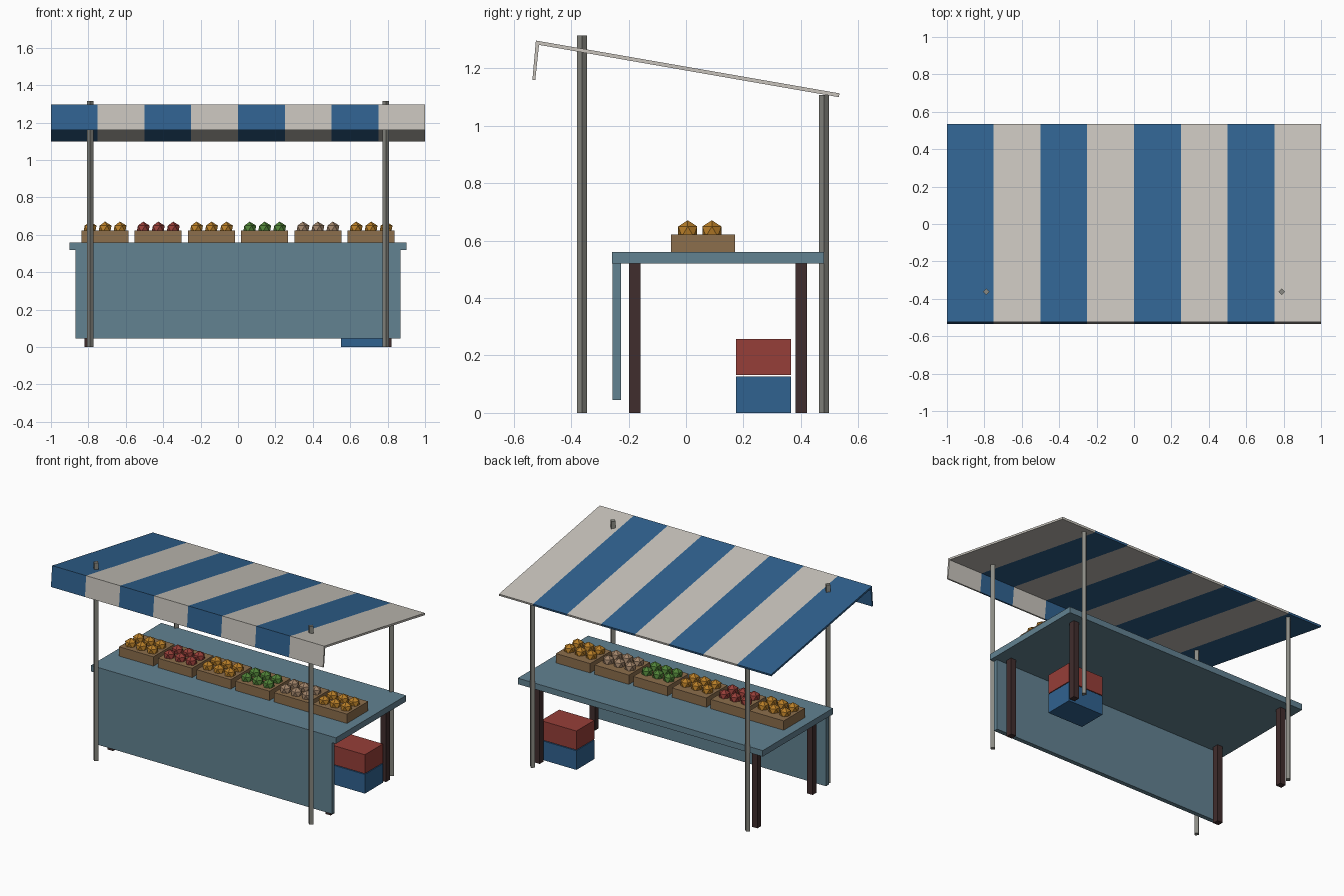
import bpy, bmesh, math

if "Cube" in bpy.data.objects:
    bpy.data.objects.remove(bpy.data.objects["Cube"])


def material(name, rgb):
    """Flat colour given as sRGB 0-255, stored as linear."""
    m = bpy.data.materials.new(name)
    lin = [((c / 255 + 0.055) / 1.055) ** 2.4 for c in rgb]
    m.diffuse_color = (*lin, 1)
    m.use_nodes = True
    m.node_tree.nodes["Principled BSDF"].inputs["Base Color"].default_value = m.diffuse_color
    return m


BLUE = material("awning blue", (48, 98, 144))
WHITE = material("awning off white", (200, 196, 188))
TEAL = material("table teal", (98, 130, 145))
GREY = material("pole grey", (138, 138, 131))
DARK = material("dark leg wood", (64, 45, 45))
WOOD = material("crate wood", (140, 110, 76))
ORANGE = material("orange fruit", (184, 126, 40))
RED = material("red", (150, 62, 56))
GREEN = material("green fruit", (80, 130, 55))
TAN = material("tan fruit", (160, 131, 105))


def add_object(name, bm, *mats):
    bmesh.ops.recalc_face_normals(bm, faces=bm.faces)
    me = bpy.data.meshes.new(name)
    bm.to_mesh(me)
    bm.free()
    for m in mats:
        me.materials.append(m)
    ob = bpy.data.objects.new(name, me)
    bpy.context.collection.objects.link(ob)
    return ob


def box(name, xs, ys, zs, mat):
    bm = bmesh.new()
    bmesh.ops.create_cube(bm, size=1)
    for v in bm.verts:
        v.co = [r[0] if c < 0 else r[1] for c, r in zip(v.co, (xs, ys, zs))]
    return add_object(name, bm, mat)


# Awning: sloped sheet with hanging front flap, swept along x in eight stripes
profile = [(-0.523, 1.297), (0.535, 1.113), (0.532, 1.100),
           (-0.512, 1.282), (-0.525, 1.16), (-0.535, 1.16)]
bm = bmesh.new()
rings = [[bm.verts.new((-1 + 0.25 * i, y, z)) for y, z in profile] for i in range(9)]
for i in range(8):
    for j in range(6):
        k = (j + 1) % 6
        f = bm.faces.new((rings[i][j], rings[i][k], rings[i + 1][k], rings[i + 1][j]))
        f.material_index = i % 2
bm.faces.new(rings[0])
bm.faces.new(rings[-1]).material_index = 1
add_object("striped_awning", bm, BLUE, WHITE)

# Poles (four-sided, turned on edge) and table legs, mirrored left and right
for side, sx in (("left", -1), ("right", 1)):
    for end, y, h in (("front", -0.362, 1.315), ("back", 0.481, 1.108)):
        bm = bmesh.new()
        bmesh.ops.create_cone(bm, cap_ends=True, segments=4, radius1=0.018,
                              radius2=0.018, depth=h)
        for v in bm.verts:
            # snap the ring to a diamond aligned with the axes
            a = math.atan2(v.co.y, v.co.x)
            a = round(a / (math.pi / 2)) * math.pi / 2 if abs(math.sin(2 * a)) < 0.5 else a + math.pi / 4
            v.co = (sx * 0.79 + 0.018 * math.cos(a), y + 0.018 * math.sin(a), v.co.z + h / 2)
        add_object(f"{end}_{side}_pole", bm, GREY)
    for end, y in (("front", -0.178), ("back", 0.402)):
        box(f"{end}_{side}_leg", (sx * 0.80 - 0.02, sx * 0.80 + 0.02),
            (y - 0.02, y + 0.02), (0, 0.52), DARK)

# Table top and front panel
box("table_top", (-0.9, 0.9), (-0.258, 0.48), (0.52, 0.56), TEAL)
box("front_panel", (-0.87, 0.87), (-0.256, -0.227), (0.045, 0.52), TEAL)

# Produce crates, each with six low-poly fruits
for n, mat in enumerate((ORANGE, RED, ORANGE, GREEN, TAN, ORANGE)):
    cx = (n - 2.5) * 0.2845
    box(f"produce_crate_{n + 1}", (cx - 0.126, cx + 0.126), (-0.052, 0.17), (0.56, 0.622), WOOD)
    bm = bmesh.new()
    for i in (-1, 0, 1):
        for y in (0.006, 0.09):
            new = bmesh.ops.create_icosphere(bm, subdivisions=1, radius=0.039)["verts"]
            bmesh.ops.translate(bm, verts=new, vec=(cx + i * 0.08, y, 0.632))
    add_object(f"produce_{n + 1}", bm, mat)

# Stacked storage boxes under the table
box("lower_storage_box", (0.55, 0.81), (0.175, 0.365), (0, 0.127), BLUE)
box("upper_storage_box", (0.55, 0.81), (0.175, 0.365), (0.132, 0.258), RED)
